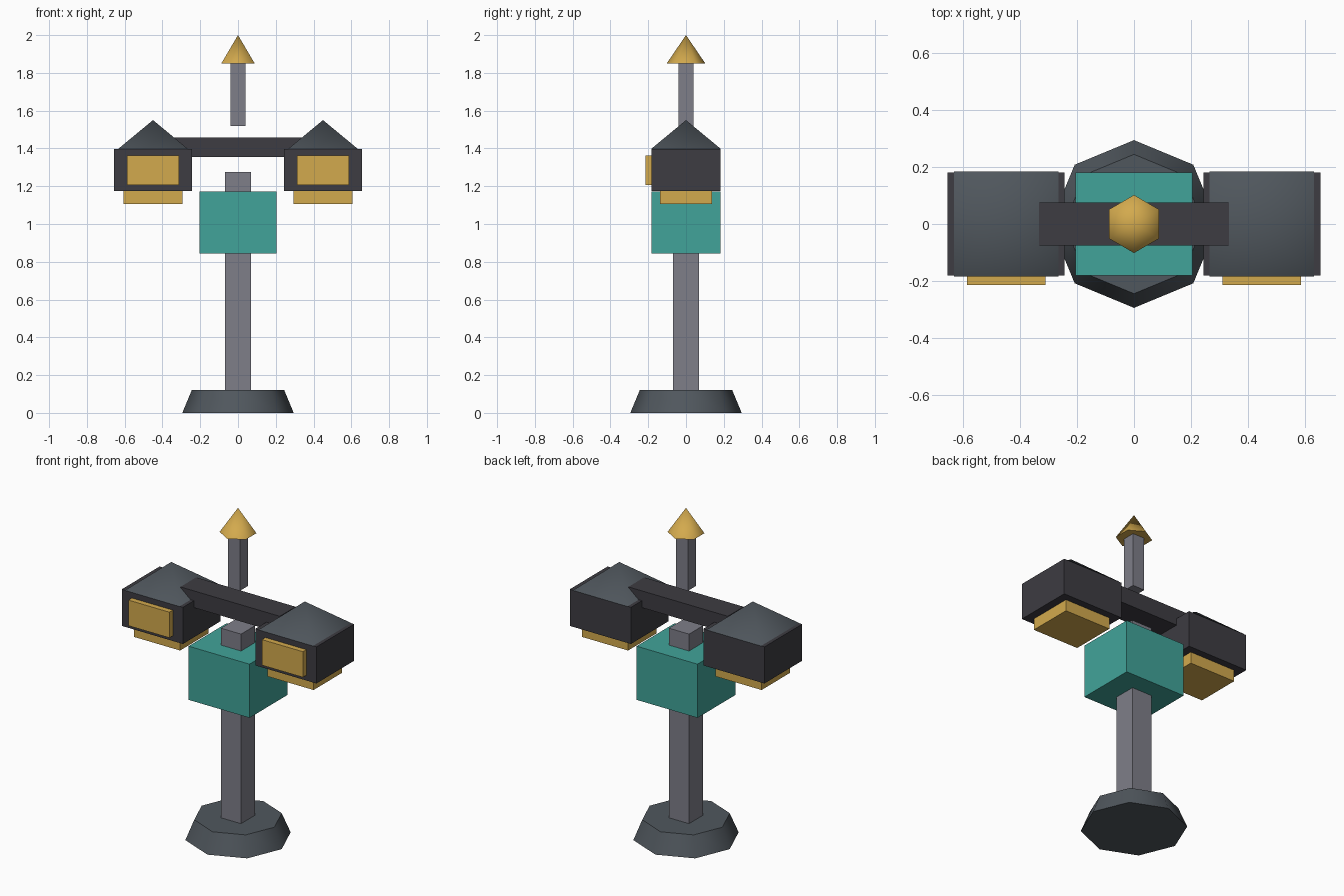
import bpy, bmesh, math
from mathutils import Matrix

if "Cube" in bpy.data.objects:
    bpy.data.objects.remove(bpy.data.objects["Cube"])


def material(name, rgb):
    m = bpy.data.materials.new(name)
    m.diffuse_color = (*rgb, 1)
    m.use_nodes = True
    m.node_tree.nodes["Principled BSDF"].inputs["Base Color"].default_value = m.diffuse_color
    return m


TEAL = material("teal", (0.053, 0.37, 0.32))
GOLD = material("gold", (0.65, 0.40, 0.075))
DARK = material("dark", (0.047, 0.045, 0.054))
SLATE = material("slate", (0.08, 0.095, 0.11))
STEEL = material("steel", (0.21, 0.21, 0.25))


def finish(name, bm, mat):
    me = bpy.data.meshes.new(name)
    bm.to_mesh(me)
    bm.free()
    me.materials.append(mat)
    ob = bpy.data.objects.new(name, me)
    bpy.context.collection.objects.link(ob)
    return ob


def box(name, x, y, z, mat):
    """Box from (min, max) pairs."""
    bm = bmesh.new()
    bmesh.ops.create_cube(bm, size=1)
    bmesh.ops.scale(bm, vec=(x[1] - x[0], y[1] - y[0], z[1] - z[0]), verts=bm.verts)
    bmesh.ops.translate(bm, vec=(sum(x) / 2, sum(y) / 2, sum(z) / 2), verts=bm.verts)
    return finish(name, bm, mat)


def cone(name, sides, r1, r2, z, mat, x=0, turn=0):
    """Low-sided cone with blended flanks and crisp caps."""
    bm = bmesh.new()
    bmesh.ops.create_cone(bm, cap_ends=True, segments=sides, radius1=r1, radius2=r2,
                          depth=z[1] - z[0],
                          matrix=Matrix.Translation((x, 0, sum(z) / 2)) @ Matrix.Rotation(turn, 4, 'Z'))
    bmesh.ops.remove_doubles(bm, verts=bm.verts, dist=1e-5)
    ob = finish(name, bm, mat)
    bpy.ops.object.select_all(action='DESELECT')
    bpy.context.view_layer.objects.active = ob
    ob.select_set(True)
    bpy.ops.object.shade_smooth_by_angle(angle=math.radians(60))
    return ob


# Foot, post and control box
cone("base", 8, 0.295, 0.245, (0, 0.12), SLATE)
box("post", (-0.068, 0.068), (-0.068, 0.068), (0.12, 1.275), STEEL)
box("control_box", (-0.205, 0.205), (-0.182, 0.182), (0.845, 1.172), TEAL)

# Crossbar, mast and finial
box("crossbar", (-0.335, 0.335), (-0.076, 0.076), (1.356, 1.458), DARK)
box("mast", (-0.04, 0.04), (-0.04, 0.04), (1.52, 1.85), STEEL)
cone("finial", 6, 0.102, 0, (1.85, 2.0), GOLD)

# Two lamp heads with roof, underside lens and front panel
for side, cx in (("left", -0.45), ("right", 0.45)):
    def span(half):
        return (cx - half, cx + half)
    box(side + "_lamp_housing", span(0.206), (-0.182, 0.182), (1.175, 1.398), DARK)
    cone(side + "_lamp_roof", 4, 0.184 * math.sqrt(2), 0, (1.398, 1.55), SLATE, cx, math.pi / 4)
    box(side + "_lamp_lens", span(0.156), (-0.138, 0.138), (1.105, 1.176), GOLD)
    box(side + "_lamp_panel", span(0.138), (-0.215, -0.18), (1.207, 1.363), GOLD)
